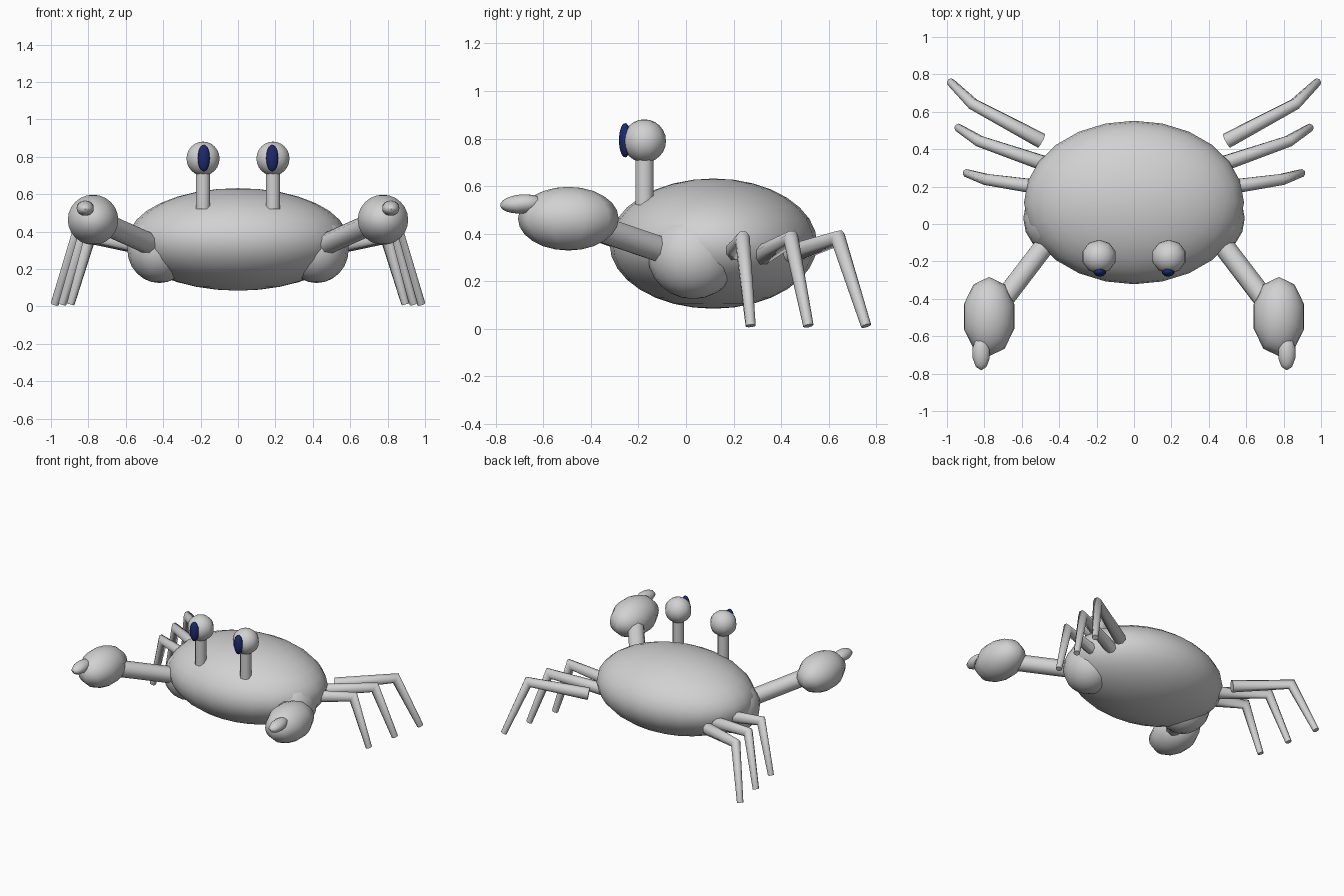
import bpy, bmesh, math
from mathutils import Vector, Matrix

if "Cube" in bpy.data.objects:
    bpy.data.objects.remove(bpy.data.objects["Cube"])


def material(name, rgb):
    m = bpy.data.materials.new(name)
    m.diffuse_color = (*rgb, 1)
    m.use_nodes = True
    m.node_tree.nodes["Principled BSDF"].inputs["Base Color"].default_value = m.diffuse_color
    return m


SHELL = material("shell_grey", (0.64, 0.64, 0.64))
NAVY = material("pupil_navy", (0.013, 0.022, 0.15))


def finish(name, bm, mat):
    bmesh.ops.recalc_face_normals(bm, faces=bm.faces)
    mesh = bpy.data.meshes.new(name)
    bm.to_mesh(mesh)
    bm.free()
    mesh.materials.append(mat)
    ob = bpy.data.objects.new(name, mesh)
    bpy.context.collection.objects.link(ob)
    bpy.ops.object.select_all(action='DESELECT')
    ob.select_set(True)
    bpy.context.view_layer.objects.active = ob
    bpy.ops.object.shade_smooth_by_angle(angle=math.radians(60))
    return ob


def ellipsoid(name, center, radii, mat=SHELL, segs=10, rings=12, tilt=0):
    bm = bmesh.new()
    bmesh.ops.create_uvsphere(bm, u_segments=segs, v_segments=rings, radius=1)
    bm.transform(Matrix.Translation(center) @ Matrix.Rotation(tilt, 4, 'X')
                 @ Matrix.Diagonal((*radii, 1)))
    return finish(name, bm, mat)


def tube(name, points, radii, sides=8):
    """Capped tube through the points, with mitred corners."""
    pts = [Vector(p) for p in points]
    dirs = [(b - a).normalized() for a, b in zip(pts, pts[1:])]
    side = dirs[0].cross(dirs[-1])
    if side.length < 1e-4:
        side = dirs[0].orthogonal()
    side.normalize()
    bm = bmesh.new()
    rings = []
    for i, (p, r) in enumerate(zip(pts, radii)):
        d = dirs[max(i - 1, 0)]
        plane = d + dirs[min(i, len(dirs) - 1)]
        up = d.cross(side)
        ring = []
        for k in range(sides):
            a = 2 * math.pi * (k + 0.5) / sides
            off = (side * math.cos(a) + up * math.sin(a)) * r
            off -= d * (off.dot(plane) / d.dot(plane))
            ring.append(bm.verts.new(p + off))
        rings.append(ring)
    for a, b in zip(rings, rings[1:]):
        for k in range(sides):
            n = (k + 1) % sides
            bm.faces.new((a[k], a[n], b[n], b[k]))
    bm.faces.new(rings[0])
    bm.faces.new(rings[-1])
    return finish(name, bm, SHELL)


# Main shell
ellipsoid("body", (0, 0.115, 0.358), (0.588, 0.437, 0.274), segs=24, rings=16)

# Legs: hip, knee and foot positions for the right side
LEGS = [
    ((0.46, 0.19, 0.31), (0.79, 0.238, 0.375), (0.895, 0.272, 0.012)),
    ((0.47, 0.32, 0.31), (0.825, 0.442, 0.378), (0.94, 0.515, 0.012)),
    ((0.495, 0.445, 0.315), (0.86, 0.64, 0.38), (0.98, 0.758, 0.012)),
]

for s, label in ((-1, "left"), (1, "right")):
    def at(p):
        return (s * p[0], p[1], p[2])

    # Shoulder bulge under the shell
    ellipsoid(label + "_shoulder", at((0.42, 0.03, 0.305)),
              (0.172, 0.19, 0.18), segs=16)

    # Eye on a stalk
    tube(label + "_eye_stalk", [at((0.187, -0.175, 0.52)), at((0.187, -0.175, 0.75))],
         (0.041, 0.041))
    ellipsoid(label + "_eyeball", at((0.187, -0.175, 0.79)), (0.093, 0.091, 0.091))
    ellipsoid(label + "_pupil", at((0.183, -0.256, 0.793)), (0.034, 0.026, 0.072), NAVY)

    # Arm, claw and pincer tip
    tube(label + "_arm", [at((0.475, -0.112, 0.335)), at((0.71, -0.42, 0.44))],
         (0.058, 0.058))
    ellipsoid(label + "_claw", at((0.775, -0.495, 0.463)), (0.142, 0.212, 0.134))
    ellipsoid(label + "_pincer", at((0.817, -0.69, 0.525)), (0.048, 0.092, 0.04),
              tilt=math.radians(4))

    # Three bent walking legs
    for i, points in enumerate(LEGS):
        tube(f"{label}_leg_{i + 1}", [at(p) for p in points], (0.043, 0.032, 0.022))
